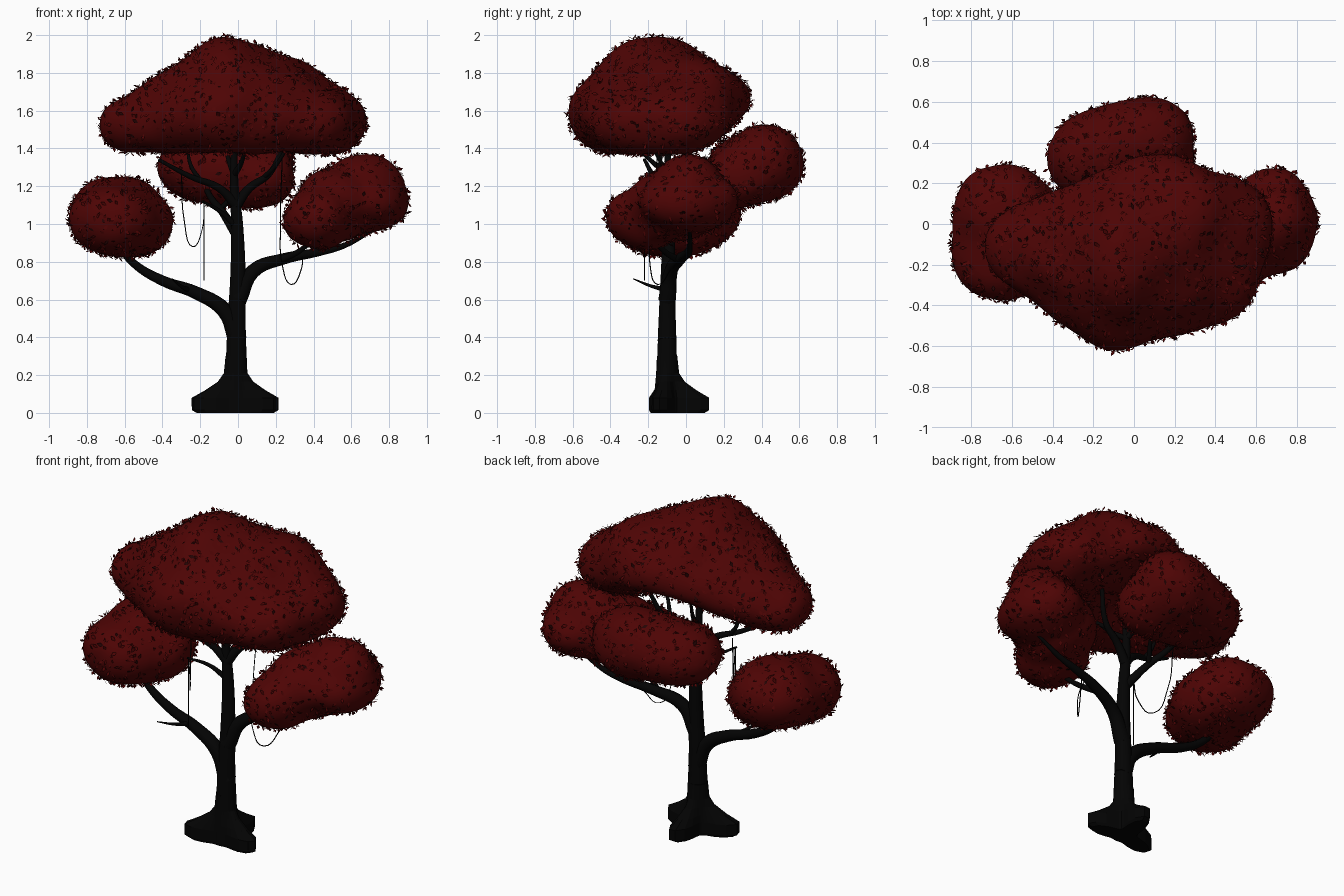
import bpy, bmesh, math, random
from mathutils import Vector, Matrix, noise

random.seed(4)
cube = bpy.data.objects.get("Cube")
if cube:
    bpy.data.objects.remove(cube, do_unlink=True)


def material(name, rgb):
    m = bpy.data.materials.new(name)
    m.use_nodes = True
    m.diffuse_color = (*rgb, 1)
    bsdf = next(n for n in m.node_tree.nodes if n.type == 'BSDF_PRINCIPLED')
    bsdf.inputs["Base Color"].default_value = (*rgb, 1)
    bsdf.inputs["Roughness"].default_value = 0.9
    return m


BARK = material("black bark", (0.001, 0.001, 0.001))
RED = material("deep red foliage", (0.076, 0.0012, 0.0012))
DARK = material("shadow red leaf", (0.018, 0.001, 0.001))


def add(name, data, *mats):
    obj = bpy.data.objects.new(name, data)
    bpy.context.collection.objects.link(obj)
    for m in mats:
        data.materials.append(m)
    return obj


def bake(obj, mat):
    """Replace an object by its evaluated, smooth shaded mesh."""
    bpy.context.view_layer.update()
    dg = bpy.context.evaluated_depsgraph_get()
    mesh = bpy.data.meshes.new_from_object(obj.evaluated_get(dg))
    name = obj.name
    bpy.data.objects.remove(obj, do_unlink=True)
    mesh.materials.clear()
    mesh.shade_smooth()
    return add(name, mesh, mat)


def limb(name, points, start, end, sides=2):
    """Tapered tube through points, from radius start to radius end."""
    curve = bpy.data.curves.new(name, 'CURVE')
    curve.dimensions = '3D'
    curve.bevel_depth = 1
    curve.bevel_resolution = sides
    curve.resolution_u = 5
    curve.use_fill_caps = True
    spline = curve.splines.new('BEZIER')
    spline.bezier_points.add(len(points) - 1)
    for i, (bp, p) in enumerate(zip(spline.bezier_points, points)):
        bp.co = p
        bp.handle_left_type = bp.handle_right_type = 'AUTO'
        bp.radius = start + (end - start) * (i / (len(points) - 1)) ** 0.85
    return bake(add(name, curve), BARK)


def scatter_leaves(name, mesh, density=700):
    """Small diamond leaves sticking out of a foliage surface."""
    bm = bmesh.new()
    areas = [p.area for p in mesh.polygons]
    count = int(sum(areas) * density)
    for p in random.choices(list(mesh.polygons), areas, k=count):
        n = p.normal
        jitter = Vector([random.uniform(-1, 1) for _ in range(3)])
        tangent = n.cross(jitter).normalized()
        d = (n * random.uniform(0.15, 0.9) + tangent).normalized()
        side = d.cross(n).normalized() * random.uniform(0.007, 0.011)
        size = random.uniform(0.026, 0.042)
        root = p.center + tangent * random.uniform(-0.012, 0.012)
        mid = root + d * size * 0.5
        corners = (root, mid + side, root + d * size, mid - side)
        f = bm.faces.new([bm.verts.new(c) for c in corners])
        f.material_index = int(random.random() < 0.12)
    leaves = bpy.data.meshes.new(name)
    bm.to_mesh(leaves)
    bm.free()
    add(name, leaves, RED, DARK)


def foliage(name, lobes, hull=True, hollow=0):
    """Ellipsoid lobes fused into one lumpy clump, then covered in leaves."""
    bm = bmesh.new()
    for centre, radii in lobes:
        m = Matrix.Translation(centre) @ Matrix.Diagonal((*radii, 1))
        bmesh.ops.create_icosphere(bm, subdivisions=3, radius=1, matrix=m)
    if hull:
        points = [v.co.copy() for v in bm.verts]
        bm.clear()
        for p in points:
            bm.verts.new(p)
        bmesh.ops.convex_hull(bm, input=list(bm.verts))
        loose = [v for v in bm.verts if not v.link_faces]
        bmesh.ops.delete(bm, geom=loose, context='VERTS')
    mesh = bpy.data.meshes.new(name)
    bm.to_mesh(mesh)
    bm.free()
    obj = add(name, mesh)
    remesh = obj.modifiers.new("fuse", 'REMESH')
    remesh.mode = 'VOXEL'
    remesh.voxel_size = 0.03
    smooth = obj.modifiers.new("soften", 'SMOOTH')
    smooth.factor = 0.5
    smooth.iterations = 6
    obj = bake(obj, RED)
    # gentle lumps, and a hollow under the crown
    normals = [v.normal.copy() for v in obj.data.vertices]
    for v, n in zip(obj.data.vertices, normals):
        near = math.exp(-(v.co.x ** 2 + v.co.y ** 2) / 0.07)
        v.co += n * 0.018 * noise.noise(v.co * 5)
        v.co.z += hollow * near * max(0, -n.z)
    obj.data.update()
    scatter_leaves(name + "_leaves", obj.data)


# Root flare: three webbed roots (angle, length factor) blending into the trunk
ROOTS = [(math.radians(a), k) for a, k in ((-11, 1), (84, 1), (195, 1.08))]
RINGS = [(0, 0.205, 0.068), (0.015, 0.23, 0.07), (0.08, 0.23, 0.068),
         (0.12, 0.16, 0.066), (0.165, 0.095, 0.062), (0.21, 0.064, 0.058),
         (0.3, 0.054, 0.054)]
SEGMENTS = 36
bm = bmesh.new()
rings = []
for z, reach, core in RINGS:
    ring = []
    for i in range(SEGMENTS):
        a = math.tau * i / SEGMENTS
        r = core
        for root, factor in ROOTS:
            off = (a - root + math.pi) % math.tau - math.pi
            r += (reach - core) * factor * math.exp(-(off / 0.45) ** 2)
        ring.append(bm.verts.new((r * math.cos(a) - 0.012, r * math.sin(a) - 0.1, z)))
    rings.append(ring)
for low, high in zip(rings, rings[1:]):
    for i in range(SEGMENTS):
        j = (i + 1) % SEGMENTS
        bm.faces.new((low[i], low[j], high[j], high[i]))
bm.faces.new(rings[0][::-1])
bm.faces.new(rings[-1])
mesh = bpy.data.meshes.new("root_flare")
bm.to_mesh(mesh)
bm.free()
add("root_flare", mesh, BARK)

# Trunk and main boughs
limb("trunk", [(-0.008, -0.1, 0.15), (-0.008, -0.1, 0.45), (0, -0.095, 0.75),
               (-0.005, -0.09, 1), (-0.02, -0.09, 1.2), (-0.02, -0.1, 1.42)], 0.06, 0.016, 3)
limb("left_bough", [(0, -0.1, 0.38), (-0.07, -0.1, 0.54), (-0.22, -0.09, 0.635),
                    (-0.4, -0.08, 0.7), (-0.55, -0.07, 0.79), (-0.66, -0.06, 0.92)], 0.05, 0.015)
limb("right_bough", [(0, -0.1, 0.6), (0.08, -0.08, 0.75), (0.24, -0.03, 0.815),
                     (0.42, 0.01, 0.85), (0.56, 0.02, 0.885), (0.72, 0.02, 0.97)], 0.048, 0.008)
limb("right_bough_fork", [(0.22, -0.04, 0.81), (0.33, -0.12, 0.86), (0.42, -0.19, 0.95)], 0.02, 0.01)
limb("left_bough_twig", [(-0.26, -0.09, 0.65), (-0.3, -0.18, 0.67), (-0.35, -0.28, 0.71)], 0.016, 0.003)

# Upper boughs and twigs
limb("upper_left_bough", [(-0.01, -0.09, 1.1), (-0.1, -0.12, 1.19), (-0.25, -0.17, 1.25),
                          (-0.42, -0.22, 1.34)], 0.028, 0.009)
limb("upper_left_twig", [(-0.2, -0.15, 1.23), (-0.25, -0.14, 1.31), (-0.27, -0.12, 1.42)], 0.014, 0.007)
limb("upper_right_bough", [(-0.015, -0.09, 1.09), (0.06, -0.07, 1.19), (0.17, -0.04, 1.27),
                           (0.25, 0.02, 1.46)], 0.03, 0.011)
limb("upper_right_twig", [(0.14, -0.05, 1.25), (0.2, -0.12, 1.31), (0.27, -0.18, 1.42)], 0.014, 0.008)
limb("back_bough", [(-0.01, -0.09, 0.95), (-0.08, 0, 1.06), (-0.15, 0.12, 1.15),
                    (-0.2, 0.3, 1.28)], 0.028, 0.011)
limb("back_twig", [(-0.09, 0.02, 1.08), (-0.02, 0.12, 1.16), (0.06, 0.28, 1.24)], 0.015, 0.008)
limb("lower_left_twig", [(-0.01, -0.09, 0.99), (-0.1, -0.14, 1.07), (-0.19, -0.22, 1.12)], 0.018, 0.006)
limb("crown_fork_back", [(-0.02, -0.09, 1.26), (-0.05, 0, 1.34), (-0.08, 0.07, 1.48)], 0.018, 0.008)
limb("crown_fork_front", [(-0.02, -0.09, 1.26), (0.02, -0.18, 1.33), (0.04, -0.27, 1.42)], 0.018, 0.008)

# Hanging vines
limb("left_vine_loop", [(-0.3, -0.02, 1.28), (-0.285, -0.05, 1.02), (-0.24, -0.12, 0.88),
                        (-0.19, -0.19, 0.97), (-0.18, -0.22, 1.12)], 0.003, 0.003, 0)
limb("left_vine", [(-0.18, -0.22, 1.12), (-0.18, -0.22, 0.9), (-0.18, -0.22, 0.7)], 0.003, 0.003, 0)
limb("right_vine_loop", [(0.235, -0.15, 1.38), (0.225, -0.18, 1), (0.235, -0.19, 0.78),
                         (0.28, -0.15, 0.68), (0.335, -0.08, 0.76), (0.34, -0.01, 0.84)], 0.003, 0.003, 0)

# Foliage clumps
foliage("crown_foliage", [
    ((-0.54, -0.11, 1.52), (0.2, 0.2, 0.15)),
    ((-0.06, -0.16, 1.7), (0.27, 0.34, 0.29)),
    ((-0.08, -0.38, 1.59), (0.28, 0.24, 0.23)),
    ((0.49, -0.03, 1.54), (0.2, 0.24, 0.17)),
    ((0.4, -0.27, 1.53), (0.21, 0.22, 0.17)),
    ((0.27, 0.04, 1.69), (0.22, 0.23, 0.18)),
    ((0.12, 0.12, 1.66), (0.26, 0.23, 0.18))], hollow=0.12)
foliage("left_foliage", [
    ((-0.64, 0.04, 1.06), (0.25, 0.27, 0.2)),
    ((-0.66, -0.14, 1.02), (0.23, 0.25, 0.19)),
    ((-0.55, 0, 1.01), (0.22, 0.24, 0.18))])
foliage("right_foliage", [
    ((0.42, -0.2, 1.03), (0.19, 0.23, 0.17)),
    ((0.51, -0.07, 1.1), (0.22, 0.25, 0.2)),
    ((0.67, 0.01, 1.18), (0.21, 0.2, 0.2)),
    ((0.69, 0.02, 1.12), (0.21, 0.27, 0.17))], hull=False)
foliage("back_foliage", [
    ((-0.2, 0.33, 1.29), (0.23, 0.22, 0.18)),
    ((0.07, 0.41, 1.33), (0.22, 0.22, 0.21)),
    ((0.13, 0.28, 1.24), (0.17, 0.2, 0.16))])
